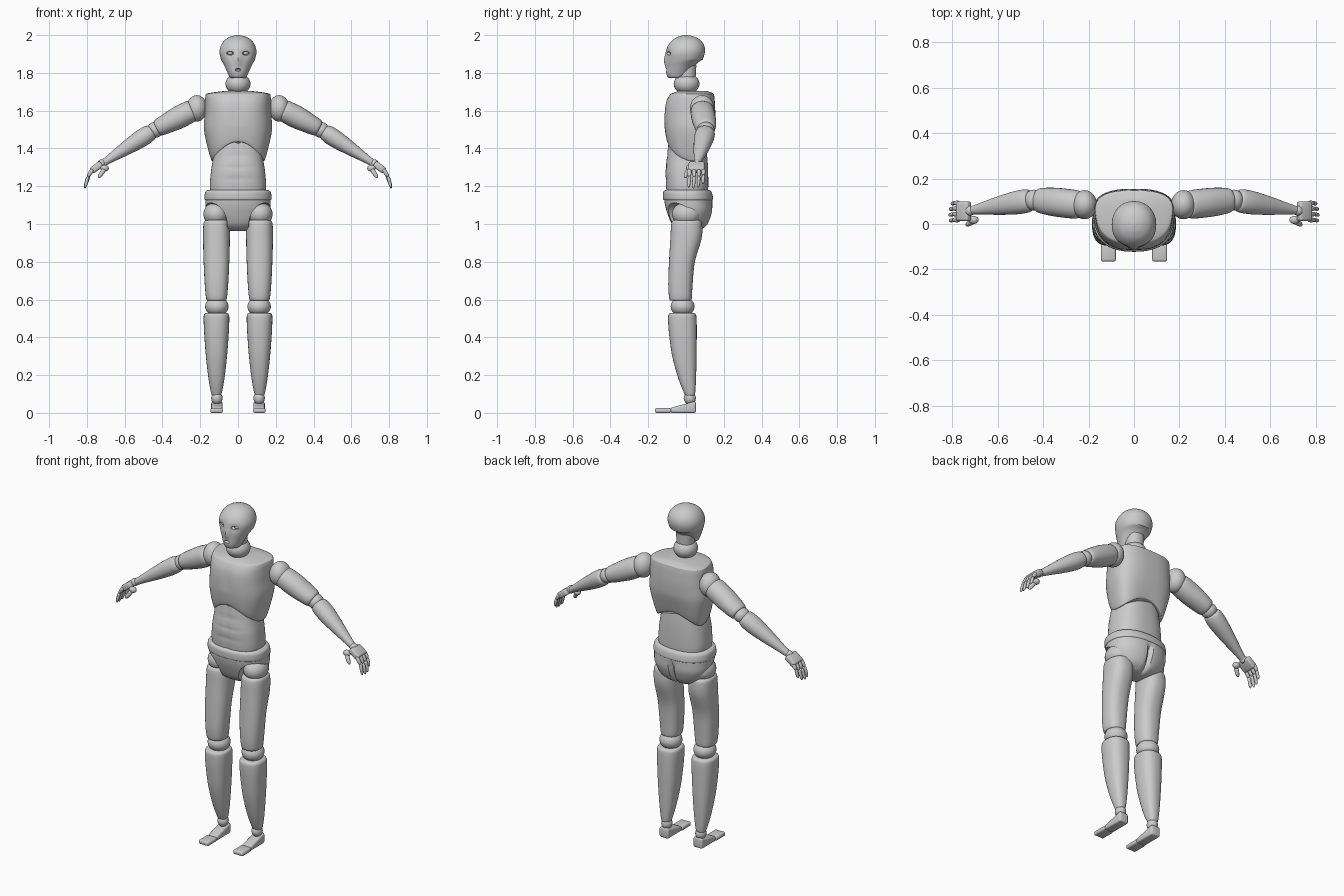
import bpy, bmesh, math
from mathutils import Matrix, Vector

old = bpy.data.objects.get("Cube")
if old:
    bpy.data.objects.remove(old, do_unlink=True)

GREY = (0.6, 0.6, 0.6, 1)
mat = bpy.data.materials.new("plain grey")
mat.use_nodes = True
mat.diffuse_color = GREY
mat.node_tree.nodes["Principled BSDF"].inputs["Base Color"].default_value = GREY


def finish(name, bm, angle=45):
    bmesh.ops.recalc_face_normals(bm, faces=bm.faces)
    mesh = bpy.data.meshes.new(name)
    bm.to_mesh(mesh)
    bm.free()
    mesh.materials.append(mat)
    ob = bpy.data.objects.new(name, mesh)
    bpy.context.collection.objects.link(ob)
    smooth(ob, angle)
    return ob


def smooth(ob, angle=45):
    bpy.ops.object.select_all(action="DESELECT")
    ob.select_set(True)
    bpy.context.view_layer.objects.active = ob
    bpy.ops.object.shade_smooth_by_angle(angle=math.radians(angle))


def spline(rings, steps):
    """Smoothly interpolate between the given cross-sections."""
    out = []
    for i in range(len(rings) - 1):
        a, b, c, d = (rings[max(0, min(len(rings) - 1, i + k))] for k in (-1, 0, 1, 2))
        for s in range(steps):
            t = s / steps
            out.append([q + 0.5 * t * (r - p + t * (2*p - 5*q + 4*r - s2 + t * (3*(q - r) + s2 - p)))
                        for p, q, r, s2 in zip(a, b, c, d)])
    return out + [rings[-1]]


def loft(name, rings, n=40, power=2.2, taper=0, steps=5, at=Matrix(), deform=None):
    """Skin cross-sections given as (z, front y, back y, half width)."""
    bm = bmesh.new()
    loops = []
    for z, y0, y1, rx in spline(rings, steps):
        loop = []
        for k in range(n):
            a = math.tau * k / n
            c, s = math.cos(a), math.sin(a)
            u = math.copysign(abs(c) ** (2 / power), c)
            v = math.copysign(abs(s) ** (2 / power), s)
            p = Vector((rx * u * (1 + taper * v), (y0 + y1) / 2 + (y1 - y0) / 2 * v, z))
            loop.append(bm.verts.new(at @ (deform(p) if deform else p)))
        loops.append(loop)
    for a, b in zip(loops, loops[1:]):
        for k in range(n):
            bm.faces.new((a[k], a[k - 1], b[k - 1], b[k]))
    bm.faces.new(loops[0])
    bm.faces.new(loops[-1])
    return finish(name, bm)


def limb(name, p0, p1, radii, n=28, steps=4):
    """Skin round sections (fraction, depth, thickness) between two points."""
    p0, p1 = Vector(p0), Vector(p1)
    z = (p1 - p0).normalized()
    x = Vector((0, 1, 0)).cross(z).normalized()
    rot = Matrix((x, z.cross(x), z)).transposed().to_4x4()
    length = (p1 - p0).length
    return loft(name, [(f * length, -ry, ry, rx) for f, ry, rx in radii], n, 2.1, 0, steps,
                Matrix.Translation(p0) @ rot)


def finger(name, p0, p1, r):
    limb(name, p0, p1, [(-.08, r*.3, r*.3), (0, r*.85, r*.85), (.3, r, r),
                        (.8, r*.85, r*.85), (1, r*.3, r*.3)], 12, 2)


def ball(name, centre, radii):
    bm = bmesh.new()
    bmesh.ops.create_uvsphere(bm, u_segments=32, v_segments=20, radius=1)
    bmesh.ops.transform(bm, verts=bm.verts,
                        matrix=Matrix.Translation(centre) @ Matrix.Diagonal((*radii, 1)))
    return finish(name, bm)


def block(name, low, high, bevel, shape=None):
    bm = bmesh.new()
    bmesh.ops.create_cube(bm, size=1)
    for v in bm.verts:
        v.co = Vector([lo + (hi - lo) * (c + .5) for lo, hi, c in zip(low, high, v.co)])
        if shape:
            shape(v.co)
    bmesh.ops.bevel(bm, geom=bm.edges[:], offset=bevel, segments=3, profile=.5, affect="EDGES")
    return finish(name, bm)


def cut(target, cutters):
    for c in cutters:
        m = target.modifiers.new("cut", "BOOLEAN")
        m.object, m.solver = c, "EXACT"
        bpy.context.view_layer.objects.active = target
        bpy.ops.object.modifier_apply(modifier=m.name)
        bpy.data.objects.remove(c, do_unlink=True)
    smooth(target, 35)


def bump(v, centre, width):
    return math.exp(-((v - centre) / width) ** 2)


# Head: jaw line rises towards the nape, with a nose ridge and brow hollows
def face(p):
    if p.y < 0:
        p.y -= .012 * bump(p.x, 0, .016) * bump(p.z, 1.865, .03)
        p.y += .008 * bump(abs(p.x), .042, .022) * bump(p.z, 1.9, .02)
    p.z += max(0, p.y + .04) * .55 * max(0, min(1, (1.87 - p.z) / .09))
    return p


head = loft("head", [(1.772, -.085, .01, .03), (1.778, -.097, .03, .045), (1.8, -.105, .048, .056),
                     (1.83, -.105, .065, .07), (1.87, -.105, .088, .089), (1.91, -.106, .1, .098),
                     (1.945, -.095, .096, .09), (1.975, -.07, .075, .069), (1.993, -.037, .04, .037),
                     (2, -.006, .006, .006)], n=64, power=2.1, deform=face)
cut(head, [ball("eye_cutter", (s * .042, -.09, 1.904), (.02, .022, .01)) for s in (-1, 1)]
    + [ball("mouth_cutter", (0, -.105, 1.816), (.016, .018, .008))])
for s, side in ((1, "left"), (-1, "right")):
    ball(side + "_eye", (s * .042, -.073, 1.904), (.014, .012, .009))

# Neck
ball("neck_ball", (0, .003, 1.742), (.066, .068, .056))
loft("neck_stem", [(1.76, -.045, .05, .048), (1.84, -.05, .055, .05)])


# Chest with an arched lower edge, and the abdomen inside it
def arch(p):
    rise = (.105 if p.y < 0 else .07) * max(0, 1 - (p.x / .14) ** 2)
    low = 1.33 + rise
    if p.z < 1.52:
        p.z = low + (p.z - 1.33) * (1.52 - low) / .19
    elif p.y < 0:
        p.y += .006 * bump(p.x, 0, .025) * bump(p.z, 1.6, .07)
    return p


def muscles(p):
    if p.y < 0:
        lines = bump(p.x, 0, .01) + sum(bump(p.z, z, .01) for z in (1.24, 1.3, 1.36)) * .6
        p.y += .005 * lines * bump(p.x, 0, .08)
    return p


loft("chest", [(1.33, -.092, .115, .132), (1.34, -.1, .121, .139), (1.4, -.107, .133, .156),
               (1.5, -.113, .15, .176), (1.58, -.115, .155, .172), (1.64, -.108, .153, .17),
               (1.68, -.09, .149, .168), (1.692, -.075, .143, .155), (1.704, -.04, .11, .075)],
     n=64, power=2.7, taper=.13, deform=arch)
loft("abdomen", [(1.15, -.1, .115, .142), (1.2, -.106, .118, .149), (1.28, -.109, .117, .143),
                 (1.35, -.102, .113, .132), (1.46, -.09, .1, .118)],
     n=64, power=2.5, steps=8, deform=muscles)


# Pelvis with a rear crease and leg openings
def crease(p):
    if p.y > 0:
        p.y -= .022 * bump(p.x, 0, .012) * min(1, max(0, (1.13 - p.z) / .05))
    return p


pelvis = loft("pelvis", [(.963, -.02, .06, .05), (.972, -.045, .085, .085), (1, -.075, .115, .135),
                         (1.06, -.1, .138, .166), (1.11, -.113, .14, .172), (1.15, -.116, .138, .172)],
              n=72, power=2.3, deform=crease)
cut(pelvis, [ball("leg_cutter", (s * .148, -.07, .99), (.092, .145, .122)) for s in (-1, 1)])
loft("waistband", [(1.125, -.113, .135, .17), (1.132, -.121, .143, .177), (1.16, -.122, .139, .176),
                   (1.174, -.118, .132, .17), (1.18, -.108, .122, .158)], n=64, power=2.3)

for s, side in ((1, "left"), (-1, "right")):
    # Leg
    leg = Matrix.Translation((s * .114, 0, 0))
    ball(side + "_hip_ball", (s * .117, .003, 1.052), (.066, .077, .064))
    loft(side + "_thigh", [(.595, -.075, .02, .04), (.603, -.088, .03, .054), (.68, -.094, .035, .062),
                           (.8, -.09, .047, .068), (.92, -.083, .082, .071), (.99, -.079, .086, .07),
                           (1.015, -.072, .078, .064), (1.022, -.055, .06, .045)], power=2.4, at=leg)
    ball(side + "_knee_ball", (s * .112, -.018, .563), (.062, .063, .052))
    loft(side + "_shin", [(.093, .0, .04, .02), (.1, -.008, .048, .027), (.18, -.04, .053, .042),
                          (.3, -.073, .056, .056), (.42, -.09, .057, .065), (.5, -.095, .056, .068),
                          (.524, -.09, .05, .064), (.53, -.075, .035, .05)], power=2.4, at=leg)
    ball(side + "_ankle_ball", (s * .112, .02, .078), (.03, .032, .034))

    def slope(co):
        if co.z > .03 and co.y < -.03:
            co.z = .027
    block(side + "_foot", (s * .112 - .03, -.083, 0), (s * .112 + .03, .052, .062), .01, slope)
    block(side + "_toes", (s * .113 - .033, -.165, 0), (s * .113 + .033, -.078, .025), .009)

    # Arm
    ball(side + "_shoulder_ball", (s * .218, .085, 1.612), (.055, .064, .07))
    limb(side + "_upper_arm", (s * .225, .083, 1.61), (s * .435, .106, 1.502),
         [(.06, .045, .045), (.1, .061, .057), (.4, .064, .06), (.7, .061, .053),
          (.93, .052, .045), (.97, .035, .032)])
    ball(side + "_elbow_ball", (s * .44, .105, 1.498), (.043, .046, .042))
    limb(side + "_forearm", (s * .458, .104, 1.488), (s * .715, .06, 1.322),
         [(-.01, .035, .032), (.03, .05, .043), (.2, .052, .047), (.5, .042, .038),
          (.85, .025, .023), (1, .018, .018)])
    # Hand
    ball(side + "_wrist_ball", (s * .722, .058, 1.32), (.022, .022, .022))
    palm = block(side + "_palm", (-.034, -.043, -.018), (.034, .043, .018), .011)
    palm.matrix_world = Matrix.Translation((s * .75, .056, 1.3)) @ Matrix.Rotation(s * .65, 4, "Y")
    for name, y, reach in (("index", .018, .95), ("middle", .043, 1), ("ring", .068, .95), ("little", .092, .75)):
        a = Vector((s * .772, y, 1.287))
        b = a + Vector((s * .024, 0, -.04)) * reach
        c = b + Vector((s * .016, -.004, -.058)) * reach
        finger(f"{side}_{name}_finger_base", a, b, .011)
        finger(f"{side}_{name}_finger_tip", b, c, .009)
    ball(side + "_thumb_ball", (s * .706, .018, 1.295), (.022, .018, .018))
    finger(side + "_thumb", (s * .708, .012, 1.29), (s * .738, -.005, 1.245), .012)
